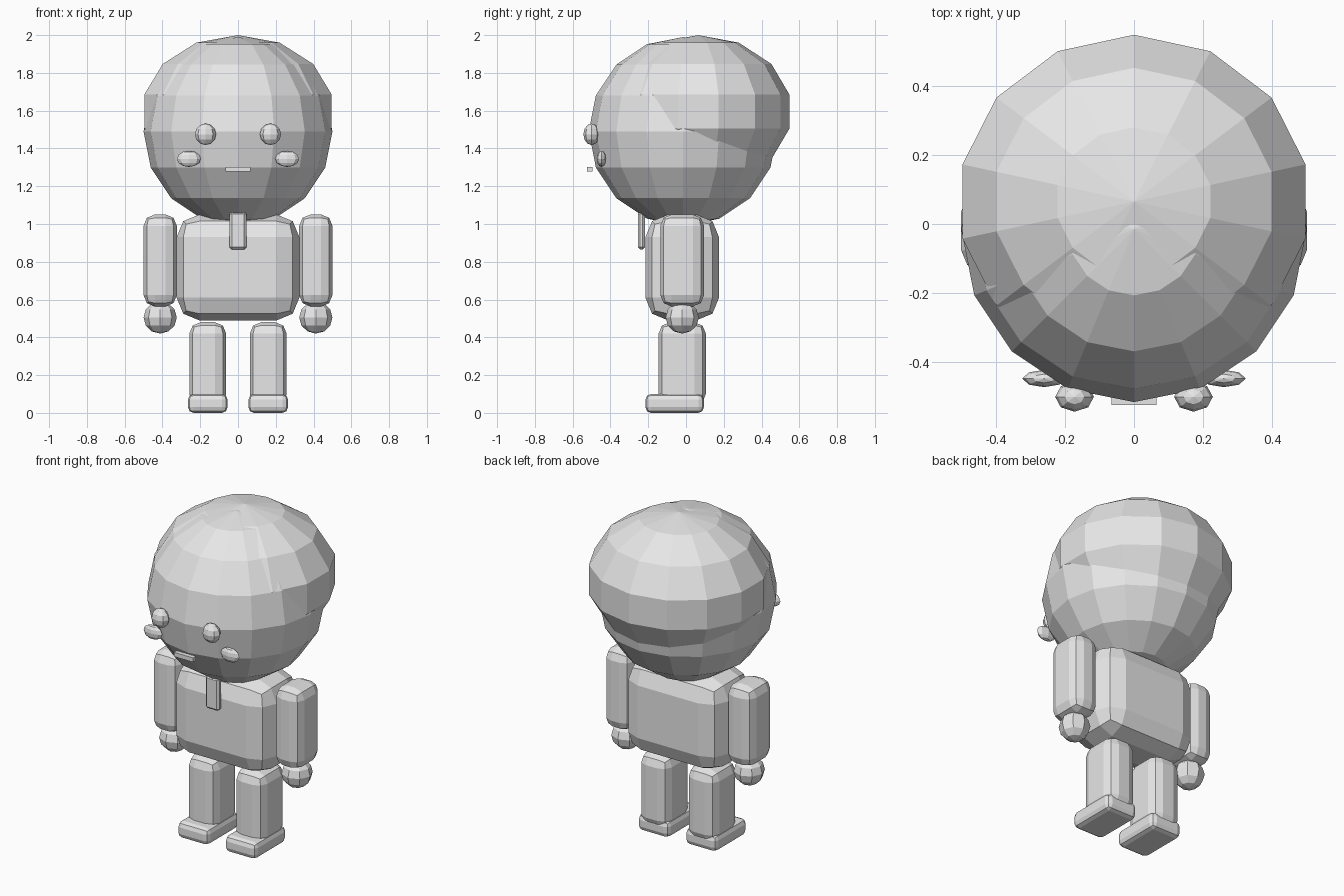
import bpy
import bmesh
from mathutils import Matrix, Vector

old = bpy.data.objects.get("Cube")
if old:
    bpy.data.objects.remove(old, do_unlink=True)

grey = bpy.data.materials.new("plain_grey")
grey.use_nodes = True
grey.diffuse_color = (0.8, 0.8, 0.8, 1)
grey.node_tree.nodes["Principled BSDF"].inputs["Base Color"].default_value = (0.8, 0.8, 0.8, 1)


def finish(name, bm, centre):
    mesh = bpy.data.meshes.new(name)
    bm.to_mesh(mesh)
    bm.free()
    mesh.materials.append(grey)
    obj = bpy.data.objects.new(name, mesh)
    obj.location = centre
    bpy.context.collection.objects.link(obj)
    return obj


def rounded_box(name, centre, size, bevel=0, segments=2):
    bm = bmesh.new()
    bmesh.ops.create_cube(bm, size=1, matrix=Matrix.Diagonal((*size, 1)))
    if bevel:
        bmesh.ops.bevel(bm, geom=bm.edges[:], offset=bevel, segments=segments,
                        profile=0.5, affect='EDGES', clamp_overlap=True)
    return finish(name, bm, centre)


def ball(name, centre, radii, segments=8, rings=6):
    bm = bmesh.new()
    bmesh.ops.create_uvsphere(bm, u_segments=segments, v_segments=rings, radius=1,
                              matrix=Matrix.Diagonal((*radii, 1)))
    return finish(name, bm, centre)


def pair(maker, name, centre, *args):
    for side, sign in (("left", 1), ("right", -1)):
        maker(f"{side}_{name}", Vector((sign * centre[0], centre[1], centre[2])), *args)


# Head and overlapping hair cap
ball("head", (0, -0.015, 1.49), (0.5, 0.5, 0.5), 16, 8)
ball("hair", (0, 0.065, 1.595), (0.522, 0.495, 0.405), 14, 7)

# Face
pair(ball, "eye", (0.172, -0.5, 1.475), (0.056, 0.043, 0.057))
pair(ball, "cheek", (0.26, -0.447, 1.345), (0.063, 0.025, 0.043))
rounded_box("mouth", (0, -0.51, 1.29), (0.13, 0.028, 0.026))

# Torso and tie
rounded_box("torso", (0, -0.02, 0.77), (0.65, 0.39, 0.56), 0.12)
rounded_box("tie", (0, -0.236, 0.965), (0.09, 0.038, 0.2), 0.012, 1)

# Limbs
pair(rounded_box, "arm", (0.412, -0.02, 0.807), (0.176, 0.232, 0.487), 0.06)
pair(ball, "hand", (0.412, -0.02, 0.505), (0.088, 0.088, 0.085))
pair(rounded_box, "leg", (0.16, -0.02, 0.26), (0.195, 0.25, 0.44), 0.06)
pair(rounded_box, "foot", (0.16, -0.06, 0.05), (0.21, 0.31, 0.1), 0.03)
